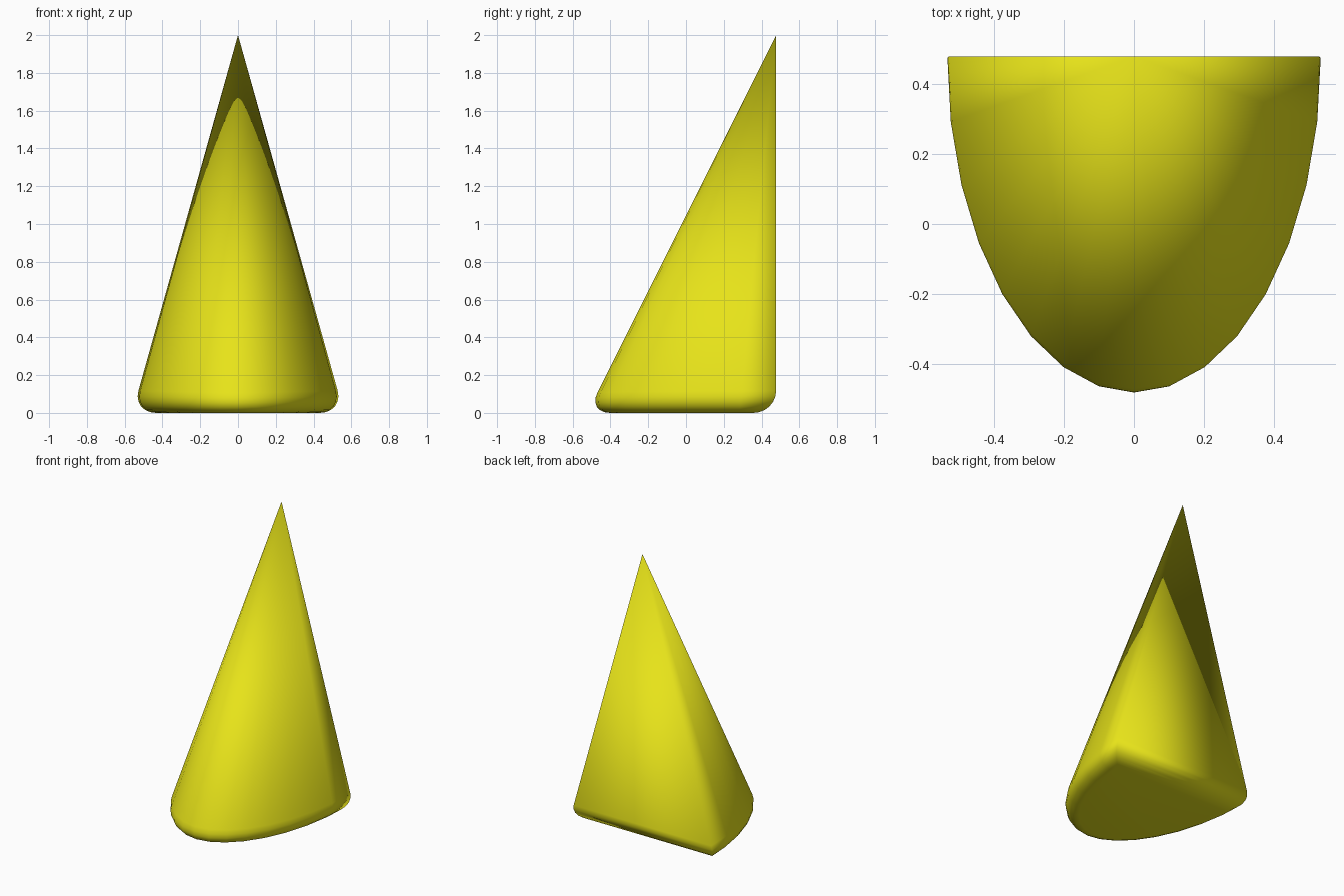
import bpy, bmesh, math

if "Cube" in bpy.data.objects:
    bpy.data.objects.remove(bpy.data.objects["Cube"])

HALF_WIDTH, DEPTH, HEIGHT = 0.56, 1.0, 2.0
BACK_Y = 0.477
SEGMENTS = 16

# Half-ellipse base, with the apex directly above its straight back edge
bm = bmesh.new()
ring = []
for i in range(SEGMENTS + 1):
    t = math.pi * i / SEGMENTS
    ring.append(bm.verts.new((-HALF_WIDTH * math.cos(t), BACK_Y - DEPTH * math.sin(t), 0)))
apex = bm.verts.new((0, BACK_Y, HEIGHT))
base = bm.faces.new(ring)
for i, v in enumerate(ring):
    bm.faces.new((v, ring[(i + 1) % len(ring)], apex))
bmesh.ops.recalc_face_normals(bm, faces=bm.faces[:])

# Round the rim around the base
bmesh.ops.bevel(bm, geom=list(base.edges), offset=0.12, offset_type='OFFSET',
                segments=6, profile=0.5, affect='EDGES', clamp_overlap=False)
bmesh.ops.recalc_face_normals(bm, faces=bm.faces[:])
for f in bm.faces:
    f.smooth = True

mesh = bpy.data.meshes.new("half_cone")
bm.to_mesh(mesh)
bm.free()
cone = bpy.data.objects.new("half_cone", mesh)
bpy.context.collection.objects.link(cone)

# Yellow surface
yellow = bpy.data.materials.new("yellow")
yellow.diffuse_color = (0.8, 0.77, 0.01, 1)
yellow.use_nodes = True
yellow.node_tree.nodes["Principled BSDF"].inputs["Base Color"].default_value = yellow.diffuse_color
mesh.materials.append(yellow)
